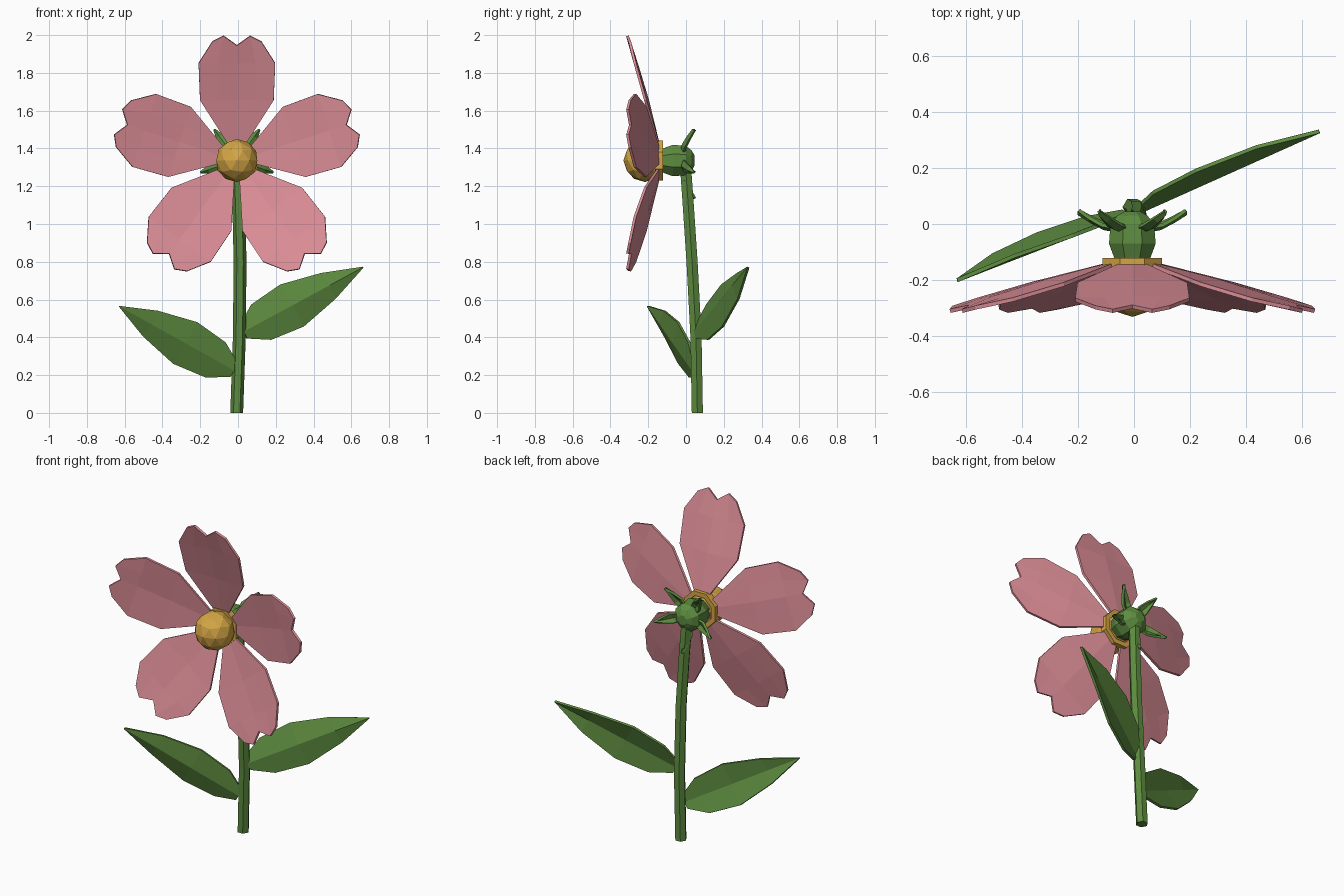
import bpy, bmesh, math
from mathutils import Vector

if "Cube" in bpy.data.objects:
    bpy.data.objects.remove(bpy.data.objects["Cube"])

CX, CZ = -0.006, 1.336      # flower head centre (axis runs along y)


def material(name, rgb):
    m = bpy.data.materials.new(name)
    m.diffuse_color = (*rgb, 1)
    m.use_nodes = True
    m.node_tree.nodes["Principled BSDF"].inputs["Base Color"].default_value = m.diffuse_color
    return m


PINK = material("petal_pink", (0.72, 0.27, 0.31))
GREEN = material("plant_green", (0.11, 0.26, 0.05))
GOLD = material("centre_gold", (0.66, 0.38, 0.06))


def finish(bm, name, mat, thickness=0):
    bmesh.ops.recalc_face_normals(bm, faces=bm.faces)
    me = bpy.data.meshes.new(name)
    bm.to_mesh(me)
    bm.free()
    me.materials.append(mat)
    ob = bpy.data.objects.new(name, me)
    bpy.context.collection.objects.link(ob)
    if thickness:
        s = ob.modifiers.new("thickness", 'SOLIDIFY')
        s.thickness = thickness
        s.offset = 0
    return ob


def grid(rows, name, mat, thickness=0, wrap=False, caps=False, loop=False):
    """Skin equal-length rows of points with quads."""
    bm = bmesh.new()
    vs = [[bm.verts.new(p) for p in row] for row in rows]
    n = len(vs[0])
    pairs = list(zip(vs, vs[1:])) + ([(vs[-1], vs[0])] if loop else [])
    for a, b in pairs:
        for i in range(n if wrap else n - 1):
            j = (i + 1) % n
            bm.faces.new((a[i], a[j], b[j], b[i]))
    if caps:
        bm.faces.new(vs[0])
        bm.faces.new(vs[-1])
    bmesh.ops.remove_doubles(bm, verts=bm.verts, dist=1e-5)
    return finish(bm, name, mat, thickness)


def head_point(r, side, y, ang):
    """Point on the flower head: r outward, side across, ang clockwise from up."""
    s, c = math.sin(ang), math.cos(ang)
    return Vector((CX + r * s + side * c, y, CZ + r * c - side * s))


def lathe_y(profile, sides, name, mat, **kw):
    rows = [[head_point(r, 0, y, math.tau * (i + 0.5) / sides) for i in range(sides)]
            for y, r in profile]
    return grid(rows, name, mat, wrap=True, **kw)


# Petals: rows of (outward, across, y), notched at the tip
petal = [
    [(0.07, 0.035 * f, -0.142) for f in (-1, -.5, 0, .5, 1)],
    [(0.32, 0.195 * f, -0.203 - 0.012 * abs(f)) for f in (-1, -.5, 0, .5, 1)],
    [(0.515, 0.203 * f, -0.262 - 0.008 * abs(f)) for f in (-1, -.5, 0, .5, 1)],
    [(0.63, -0.13, -0.298), (0.66, -0.07, -0.31), (0.61, 0, -0.295),
     (0.66, 0.07, -0.31), (0.63, 0.13, -0.298)],
]
for k in range(5):
    a = k * math.tau / 5
    grid([[head_point(r, s, y, a) for r, s, y in row] for row in petal],
         f"petal_{k + 1}", PINK, 0.014)

# Golden centre and the ring behind it
bm = bmesh.new()
bmesh.ops.create_icosphere(bm, subdivisions=2, radius=0.114)
bmesh.ops.translate(bm, verts=bm.verts, vec=(CX, -0.217, CZ))
finish(bm, "flower_centre", GOLD)
lathe_y([(-0.163, 0.115), (-0.122, 0.115), (-0.122, 0.085), (-0.163, 0.085)],
        8, "centre_ring", GOLD, loop=True)

# Green calyx and its pointed sepals
lathe_y([(-0.15, 0.06), (-0.12, 0.07), (-0.07, 0.09), (0.0, 0.084), (0.03, 0.058), (0.045, 0.03)],
        8, "calyx", GREEN, caps=True)
for k in range(5):
    a = (k + 0.5) * math.tau / 5
    rows = [[head_point(r, w * f, y + 0.012 * abs(f), a) for f in (-1, 0, 1)]
            for r, w, y in ((0.05, 0.022, -0.025), (0.105, 0.03, -0.015),
                            (0.155, 0.018, 0.01), (0.2, 0.001, 0.037))]
    grid(rows, f"sepal_{k + 1}", GREEN, 0.014)

# Curved six-sided stem
path = [(-0.007, 0.06, 0), (0.007, 0.053, 0.4), (0.011, 0.032, 0.8),
        (0.004, 0.012, 1.1), (-0.004, -0.003, 1.31)]
grid([[(x + 0.034 * math.cos(i * math.tau / 6), y + 0.034 * math.sin(i * math.tau / 6), z)
       for i in range(6)] for x, y, z in path], "stem", GREEN, wrap=True, caps=True)


# Two folded leaves
def leaf(name, base, tip, across, fold):
    base, tip, across = Vector(base), Vector(tip), Vector(across).normalized()
    n = (tip - base).cross(across).normalized()
    if n.y < 0:
        n = -n
    rows = []
    for t, w, d in ((0, 0.04, 0.3), (0.157, 0.106, 0.8), (0.417, 0.126, 1),
                    (0.72, 0.077, 0.9), (1, 0.001, 0)):
        p = base.lerp(tip, t)
        rows.append([p - across * w + n * fold * d, p, p + across * w + n * fold * d])
    grid(rows, name, GREEN, 0.014)


leaf("right_leaf", (0.03, 0.048, 0.43), (0.66, 0.33, 0.77), (-0.49, -0.02, 0.87), 0.03)
leaf("left_leaf", (-0.02, 0.037, 0.225), (-0.63, -0.2, 0.565), (0.5, -0.02, 0.86), 0.025)
